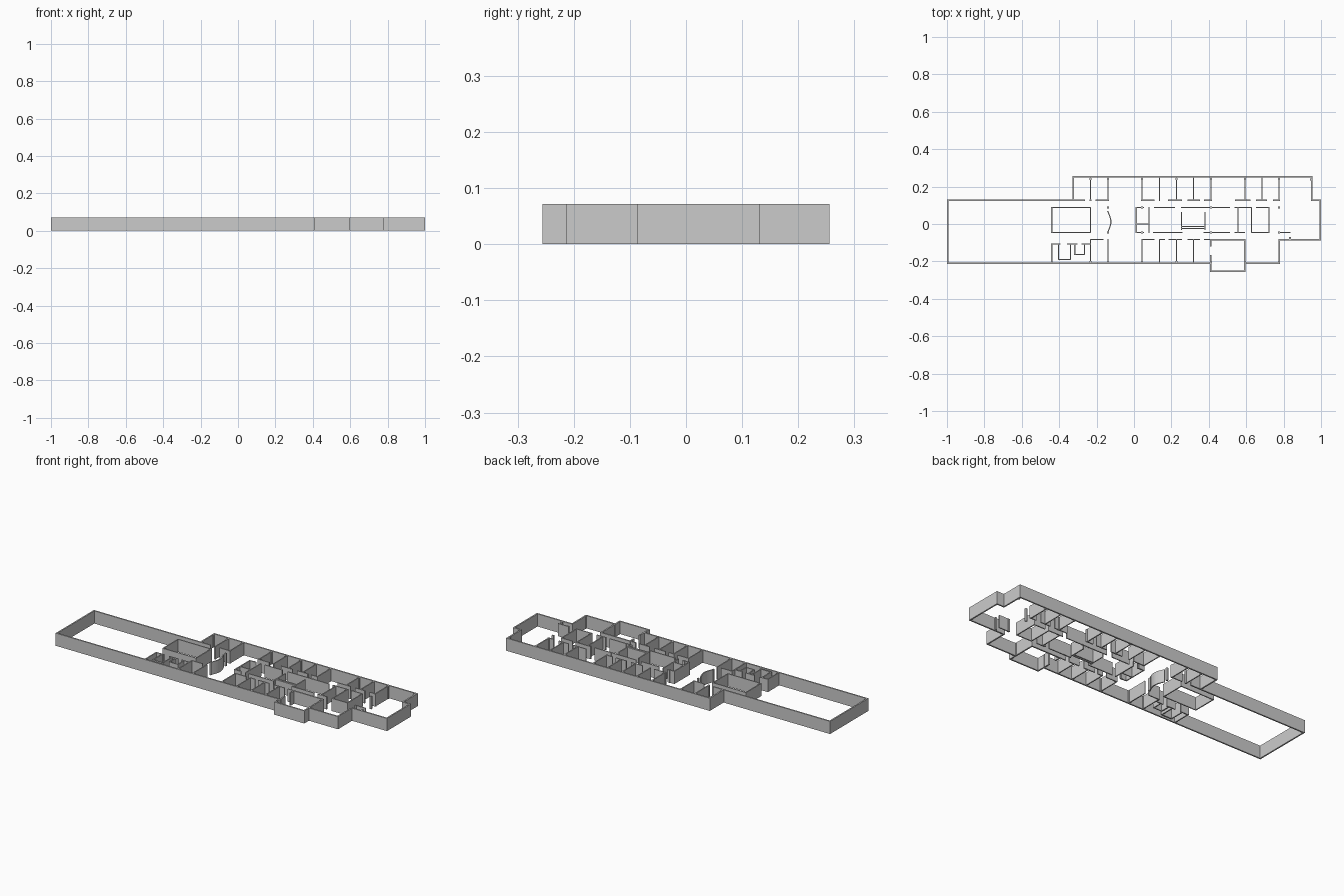
import bpy, bmesh, math
from mathutils import Matrix, Vector

cube = bpy.data.objects.get("Cube")
if cube:
    bpy.data.objects.remove(cube)

HEIGHT = 0.072
THICK, THIN = 0.008, 0.006

# Shared plan lines
WEST, EAST = -0.996, 0.996
NORTH, SOUTH, BAY = 0.252, -0.21, -0.252
UPPER, LOWER = 0.127, -0.083          # corridor sides of the outer rooms
CORE_N, CORE_S = 0.089, -0.046        # sides of the central core
A, B, C = -0.325, -0.232, -0.14       # west room lines
D, E, F, G, H = 0.042, 0.136, 0.228, 0.319, 0.411
J, K, L, M = 0.593, 0.684, 0.776, 0.951

grey = bpy.data.materials.new("wall_grey")
grey.use_nodes = True
colour = (0.6, 0.6, 0.6, 1)
grey.diffuse_color = colour
grey.node_tree.nodes["Principled BSDF"].inputs["Base Color"].default_value = colour


def finish(name, bm):
    mesh = bpy.data.meshes.new(name)
    bm.to_mesh(mesh)
    bm.free()
    mesh.materials.append(grey)
    obj = bpy.data.objects.new(name, mesh)
    bpy.context.collection.objects.link(obj)
    return obj


def add_wall(bm, p, q, thick):
    p, q = Vector(p), Vector(q)
    d, mid = q - p, (p + q) / 2
    place = Matrix.Translation((mid.x, mid.y, HEIGHT / 2))
    turn = Matrix.Rotation(math.atan2(d.y, d.x), 4, 'Z')
    size = Matrix.Diagonal((d.length + thick, thick, HEIGHT, 1))
    bmesh.ops.create_cube(bm, size=1, matrix=place @ turn @ size)


def walls(name, paths, thick=THIN):
    bm = bmesh.new()
    for path in paths:
        for p, q in zip(path, path[1:]):
            add_wall(bm, p, q, thick)
    return finish(name, bm)


def rows(y, spans):
    return [[(a, y), (b, y)] for a, b in spans]


def columns(xs, y0, y1):
    return [[(x, y0), (x, y1)] for x in xs]


# Outer shell with the stepped ends and the projecting bay
walls("outer_walls", [
    [(-0.265, UPPER), (WEST, UPPER), (WEST, SOUTH), (H, SOUTH)],
    [(A, UPPER), (A, NORTH), (M, NORTH), (M, UPPER), (EAST, UPPER),
     (EAST, LOWER), (L, LOWER), (L, SOUTH), (J, SOUTH)],
    [(H, -0.17), (H, BAY), (J, BAY), (J, LOWER), (H, LOWER), (H, -0.115)],
], THICK)

# Rooms along the back, with door gaps on the corridor
walls("back_room_partitions", columns((B, C, D, E, F, G, H, J, K, L), UPPER, NORTH))
walls("back_corridor_walls", rows(UPPER, [
    (B + 0.03, C), (D, D + 0.065), (E + 0.05, F + 0.025), (G - 0.03, G + 0.03),
    (H - 0.035, H), (J - 0.05, J + 0.027), (K - 0.03, K + 0.025), (L - 0.03, L)]))

# Rooms along the front
walls("front_room_partitions", columns((B, C, D, E, F, G), SOUTH, LOWER))
walls("front_corridor_walls", rows(LOWER, [
    (B, B + 0.065), (D, D + 0.065), (E, E + 0.028), (F - 0.04, F + 0.025),
    (G - 0.03, G + 0.03), (H - 0.035, H)]))

# Closed block and small booths in the west
walls("west_block", [[(-0.44, CORE_N), (B, CORE_N), (B, CORE_S),
                      (-0.44, CORE_S), (-0.44, CORE_N)]])
BOOTH = -0.107
walls("booth_walls", [
    [(-0.44, SOUTH), (-0.44, BOOTH), (-0.395, BOOTH)],
    [(-0.403, BOOTH), (-0.403, -0.19), (-0.34, -0.19), (-0.34, BOOTH)],
    [(-0.355, BOOTH), (-0.305, BOOTH)],
    [(-0.317, BOOTH), (-0.317, -0.163), (-0.265, -0.163), (-0.265, BOOTH)],
    [(-0.277, BOOTH), (B, BOOTH)],
])

# Curved screen in the lobby
arc = [(C + 0.016 * math.cos(t * math.pi / 12), 0.012 + 0.055 * t / 6)
       for t in range(-6, 7)]
walls("curved_screen", [arc])

# Central core: service room, long walls and cross walls
walls("service_room", [
    [(0.05, CORE_N), (0.012, CORE_N), (0.012, CORE_S), (0.05, CORE_S)],
    [(0.012, 0), (0.08, 0)], [(0.08, CORE_N), (0.08, CORE_S)]])
walls("core_long_walls",
      rows(CORE_N, [(0.11, 0.215), (0.255, 0.51), (0.54, 0.622), (0.655, 0.722)])
      + rows(CORE_S, [(0.105, 0.255), (0.375, 0.51), (0.54, 0.59), (0.63, 0.722),
                      (L, 0.835)]))
walls("core_cross_walls", columns((0.556, 0.628, 0.722), CORE_S, CORE_N))

# Stair enclosure
walls("stair_walls", [
    [(0.254, 0.06), (0.254, -0.03)], [(0.38, 0.06), (0.38, -0.03)],
    [(0.254, -0.013), (0.38, -0.013)], [(0.254, -0.025), (0.38, -0.025)]])

# Structural posts at the room corners
bm = bmesh.new()
posts = [(x, y) for x in (A, B, C, D, F, H, J, L) for y in (NORTH - 0.012, UPPER)]
posts += [(x, y) for x in (C, D, H, L) for y in (CORE_N, CORE_S)]
posts += [(x, SOUTH + 0.006) for x in (B, C, D, F, H, J, L)]
posts += [(M - 0.006, NORTH - 0.015), (0.835, LOWER + 0.008)]
for x, y in posts:
    bmesh.ops.create_cube(bm, size=1, matrix=Matrix.Translation((x, y, HEIGHT / 2))
                          @ Matrix.Diagonal((0.01, 0.01, HEIGHT, 1)))
finish("posts", bm)
